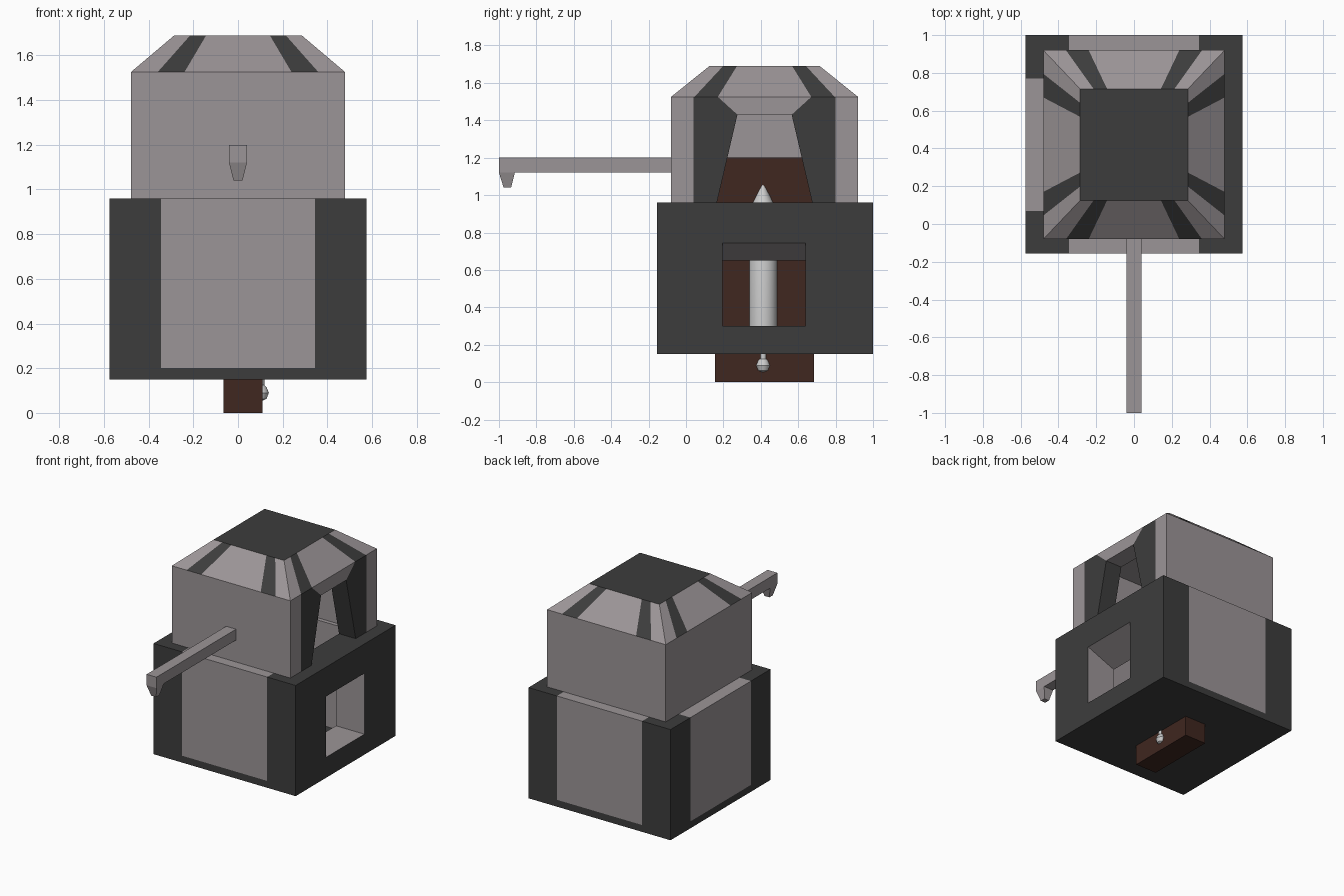
import bpy, bmesh
from math import pi, cos, sin

if "Cube" in bpy.data.objects:
    bpy.data.objects.remove(bpy.data.objects["Cube"])


def material(name, rgb):
    m = bpy.data.materials.new(name)
    m.diffuse_color = (*rgb, 1)
    m.use_nodes = True
    m.node_tree.nodes["Principled BSDF"].inputs["Base Color"].default_value = m.diffuse_color
    return m


LIGHT = material("light_plaster", (0.33, 0.30, 0.31))
DARK = material("dark_stone", (0.046, 0.046, 0.046))
BROWN = material("brown_wood", (0.05, 0.02, 0.014))


def build(name, verts, faces, mats, index=None):
    mesh = bpy.data.meshes.new(name)
    mesh.from_pydata(verts, [], faces)
    for m in mats:
        mesh.materials.append(m)
    for p, i in zip(mesh.polygons, index or [0] * len(faces)):
        p.material_index = i
    bm = bmesh.new()
    bm.from_mesh(mesh)
    bmesh.ops.recalc_face_normals(bm, faces=bm.faces)
    bm.to_mesh(mesh)
    bm.free()
    ob = bpy.data.objects.new(name, mesh)
    bpy.context.collection.objects.link(ob)
    return ob


def loft(name, loops, mats):
    n = len(loops[0])
    verts = [v for loop in loops for v in loop]
    faces = [tuple(range(n)), tuple(range(len(verts) - n, len(verts)))]
    for k in range(len(loops) - 1):
        for i in range(n):
            j = (i + 1) % n
            faces.append((k*n + i, k*n + j, k*n + n + j, k*n + n + i))
    return build(name, verts, faces, mats)


def rect(x0, x1, y0, y1, z):
    return [(x0, y0, z), (x1, y0, z), (x1, y1, z), (x0, y1, z)]


def box(name, x, y, z, mat):
    return loft(name, [rect(*x, *y, z[0]), rect(*x, *y, z[1])], [mat])


def prism_x(name, profile, x0, x1, mat):
    return loft(name, [[(x, y, z) for y, z in profile] for x in (x0, x1)], [mat])


CY = 0.42

# Lower storey: base slab, light panels and dark corner posts
box("base_slab", (-.575, .575), (-.155, 1), (.15, .2), DARK)
for label, y in (("front", (-.155, .07)), ("back", (.77, 1))):
    box(label + "_panel", (-.345, .345), y, (.2, .96), LIGHT)
    box(label + "_left_post", (-.575, -.345), y, (.2, .96), DARK)
box("left_panel", (-.575, -.345), (.07, .77), (.2, .96), LIGHT)

# Right wall with a window whose lintel slopes down towards the inside
def yz(x, y0, y1, z0, z1):
    return [(x, y0, z0), (x, y1, z0), (x, y1, z1), (x, y0, z1)]


loops = [yz(.345, -.155, 1, .2, .96), yz(.575, -.155, 1, .2, .96),
         yz(.575, .195, .64, .3, .745), yz(.345, .195, .64, .3, .65)]
faces, index = [], []
for k in range(4):
    for i in range(4):
        j, m = (i + 1) % 4, (k + 1) % 4
        faces.append((k*4 + i, k*4 + j, m*4 + j, m*4 + i))
        index.append(1 if k == 2 else 0)
build("right_window_wall", sum(loops, []), faces, [DARK, LIGHT], index)

# Upper storey walls
box("upper_front_wall", (-.48, .48), (-.08, .04), (.96, 1.525), LIGHT)
box("upper_back_wall", (-.48, .48), (.80, .92), (.96, 1.525), LIGHT)
box("upper_left_wall", (-.48, -.345), (.04, .80), (.96, 1.525), LIGHT)

# Opening on the right: two flared pillars and a wedge lintel
for label, s in (("front", -1), ("back", 1)):
    prof = [(.38, .96), (.38, 1.525), (.25, 1.525), (.145, 1.43), (.255, .96)]
    prism_x(label + "_pillar", [(CY + s*a, z) for a, z in prof], .345, .48, DARK)
prism_x("lintel", [(CY - .25, 1.525), (CY + .25, 1.525),
                   (CY + .145, 1.43), (CY - .145, 1.43)], .345, .48, LIGHT)

# Hipped roof with dark ribs on each slope and a dark flat top
steps = [-1, -.75, -.5, .5, .75]
ring = ([(t, -1) for t in steps] + [(1, t) for t in steps] +
        [(-t, 1) for t in steps] + [(-1, -t) for t in steps])
n = len(ring)
verts = [(u*.48, CY + v*.5, 1.525) for u, v in ring]
verts += [(u*.285, CY + v*.295, 1.69) for u, v in ring]
faces = [(i, (i + 1) % n, n + (i + 1) % n, n + i) for i in range(n)]
index = [i % 5 % 2 for i in range(n)]
faces += [tuple(range(n)), tuple(range(n, 2*n))]
build("roof", verts, faces, [LIGHT, DARK], index + [0, 1])

# Hoist arm with a tapered hook at its end
box("hoist_arm", (-.04, .04), (-1, -.08), (1.12, 1.2), LIGHT)
loft("arm_hook", [rect(-.04, .04, -1, -.915, 1.12),
                  rect(-.02, .02, -.975, -.935, 1.04)], [LIGHT])

# Wooden board running through the tower
box("wooden_board", (-.065, .11), (.155, .685), (0, 1.2), BROWN)

# Turned rod on the board: ball foot, thin neck, shaft and pointed tip
profile = [(.002, .05), (.028, .063), (.038, .09), (.028, .115), (.018, .125),
           (.018, .2), (.075, .24), (.075, .9), (.055, .96), (.002, 1.07)]
SEG = 24
rod = loft("rod", [[(.1 + r*cos(2*pi*i/SEG), .412 + r*sin(2*pi*i/SEG), z)
                    for i in range(SEG)] for r, z in profile], [])
bpy.context.view_layer.objects.active = rod
rod.select_set(True)
bpy.ops.object.shade_smooth_by_angle()
